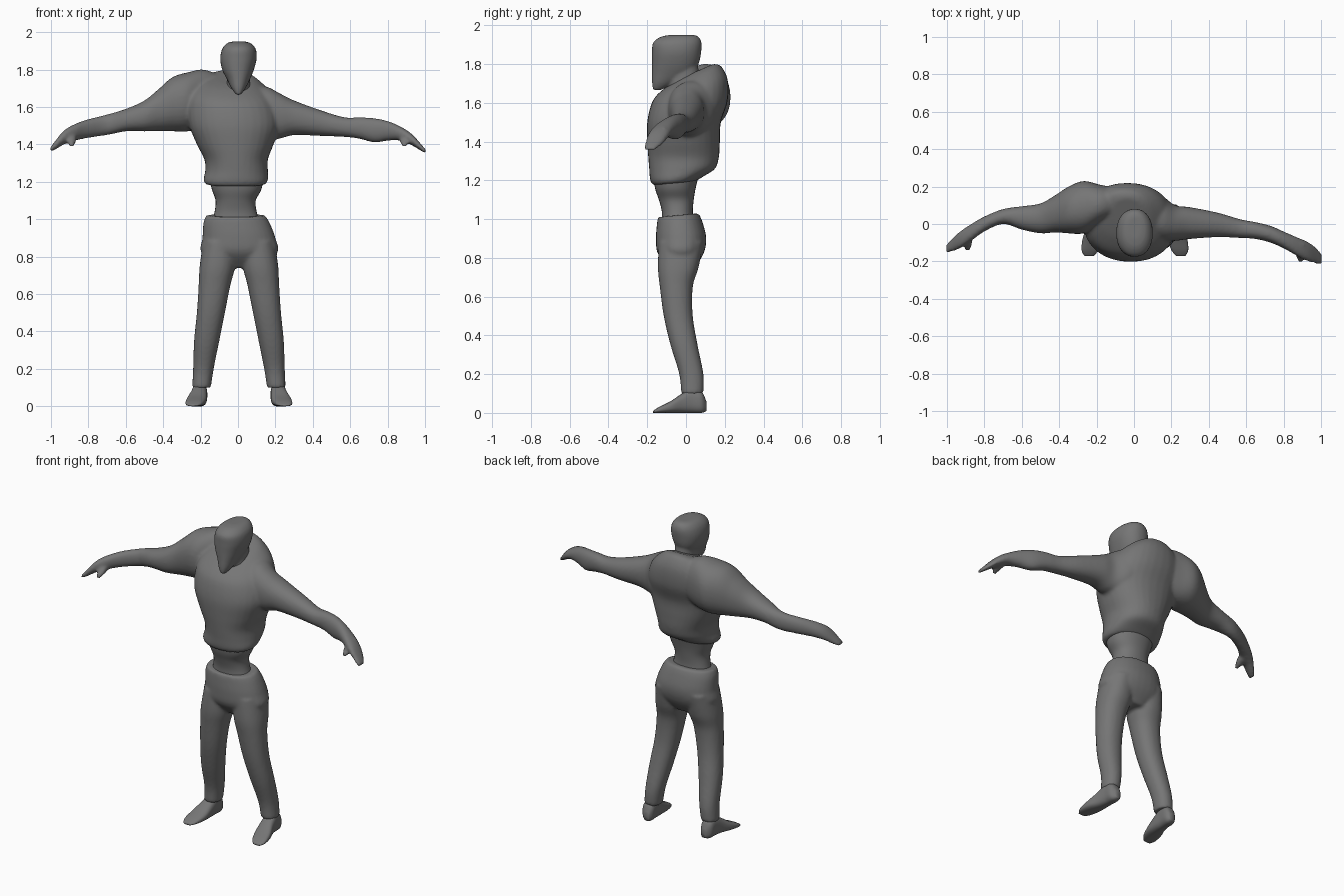
import bpy
import bmesh
import math

# Remove only the default cube
default_cube = bpy.data.objects.get("Cube")
if default_cube:
    bpy.data.objects.remove(default_cube, do_unlink=True)

UNIT = 0.01   # all section sizes below are given in hundredths
SIDES = 32
STEPS = 5

grey = bpy.data.materials.new("plain grey")
grey.use_nodes = True
colour = (0.18, 0.18, 0.18, 1)
grey.diffuse_color = colour
shader = grey.node_tree.nodes["Principled BSDF"]
shader.inputs["Base Color"].default_value = colour
shader.inputs["Roughness"].default_value = 0.8


def smooth_rows(rows):
    """Fill in sections between the given ones with a smooth spline."""
    rows = [tuple(r) + (0,) * (6 - len(r)) for r in rows]
    result = []
    for i in range(len(rows) - 1):
        before = rows[max(i - 1, 0)]
        start, end = rows[i], rows[i + 1]
        after = rows[min(i + 2, len(rows) - 1)]
        for k in range(STEPS):
            t = k / STEPS
            result.append([
                b + t * ((c - a) + t * (2 * a - 5 * b + 4 * c - d
                                        + t * (3 * (b - c) + d - a))) / 2
                for a, b, c, d in zip(before, start, end, after)])
    result.append(rows[-1])
    return result


def power(value, squareness):
    return math.copysign(abs(value) ** (2 / squareness), value)


def loft(bm, axis, rows, squareness=2.2):
    """Skin oval sections: (position, low a, high a, low b, high b, slant)."""
    rings = []
    for position, a0, a1, b0, b1, slant in smooth_rows(rows):
        ring = []
        for s in range(SIDES):
            angle = math.tau * s / SIDES
            u = power(math.cos(angle), squareness)
            v = power(math.sin(angle), squareness)
            a = (a0 + a1) / 2 + u * (a1 - a0) / 2
            b = (b0 + b1) / 2 + v * (b1 - b0) / 2
            p = position + slant * v
            point = {"x": (p, a, b), "y": (a, p, b), "z": (a, b, p)}[axis]
            ring.append(bm.verts.new([c * UNIT for c in point]))
        rings.append(ring)
    faces = [bm.faces.new(rings[0]), bm.faces.new(rings[-1])]
    for lower, upper in zip(rings, rings[1:]):
        for s in range(SIDES):
            n = (s + 1) % SIDES
            faces.append(bm.faces.new((lower[s], lower[n], upper[n], upper[s])))
    bmesh.ops.recalc_face_normals(bm, faces=faces)


def flip(rows, shift):
    """Mirror sections across the body, moved outward by a small shift."""
    return [(r[0], shift - r[2], shift - r[1]) + tuple(r[3:]) for r in rows]


def finish(name, bm, blend=0, relax=0):
    """Make the object; blending fuses overlapping parts into one skin."""
    mesh = bpy.data.meshes.new(name)
    bm.to_mesh(mesh)
    bm.free()
    mesh.materials.append(grey)
    for face in mesh.polygons:
        face.use_smooth = True
    obj = bpy.data.objects.new(name, mesh)
    bpy.context.scene.collection.objects.link(obj)
    if blend:
        fuse = obj.modifiers.new("fuse", "REMESH")
        fuse.mode = "VOXEL"
        fuse.voxel_size = blend
        fuse.use_smooth_shade = True
        soften = obj.modifiers.new("soften", "SMOOTH")
        soften.factor = 0.5
        soften.iterations = relax
    return obj


# Jacket: torso with a bloused hem, both arms and hands in one skin
jacket = bmesh.new()
loft(jacket, "z", [
    (118.5, -17, 14.5, -17, 5, 1),
    (121, -18.5, 16, -18.5, 9, 1),
    (126, -17.5, 16, -19, 15),
    (132, -18, 16, -19.5, 17),
    (140, -22, 19, -20, 17.5),
    (150, -26, 22, -20, 18),
    (160, -27, 21, -18, 21.5, 1),
    (168, -25, 17, -15, 21.5, 4),
    (174, -19, 10, -9, 18, 5),
    (176, -12, 5, -4, 14, 4)])

# Raised right shoulder and right arm
loft(jacket, "x", [
    (-8, 4, 19, 155, 176),
    (-18, 0, 21, 149, 180),
    (-27, -5, 23, 147, 178.5),
    (-35, -5, 20, 147, 176),
    (-42, -4.5, 15.5, 147, 170),
    (-50, -5, 11, 147, 163.5),
    (-60, -3, 9.5, 147, 159),
    (-70, 0, 8, 145, 156),
    (-80, -4, 4, 143.5, 153.5),
    (-87, -9, 0, 142, 151),
    (-93, -13, -4, 140, 147.5),
    (-98, -15, -8.5, 137, 141.5),
    (-100.5, -15.5, -11, 136, 138)])

# Lower left shoulder and left arm
loft(jacket, "x", [
    (5, -5, 18, 145, 172),
    (15, -9, 15, 143, 171),
    (22, -9, 10, 143, 167.5),
    (30, -8, 9, 145, 163.5),
    (45, -7, 6, 144.5, 158),
    (57, -7.5, 2.5, 144, 154.5),
    (65, -8, 1, 143, 154.5),
    (73, -10, -1, 141, 154),
    (80, -13, -4, 142, 152.5),
    (87, -17, -7, 142, 149.5),
    (93, -20, -9.5, 139.5, 145.5),
    (98, -21.5, -13, 136.5, 140),
    (100.5, -22, -16, 135, 137)])

# Thumbs, reaching forward and down from the palms
for side, front in ((-1, 0), (1, -6)):
    middle = side * 89
    loft(jacket, "y", [
        (front - 5, middle - 3, middle + 3, 142, 148),
        (front - 10, middle - 2.5, middle + 2.5, 140, 145),
        (front - 14, middle - 1.5, middle + 1.5, 138.5, 141)])
finish("jacket", jacket, 0.01, 5)

# Bare waist between jacket and trousers
waist = bmesh.new()
loft(waist, "z", [
    (98, -14, 12, -12.5, 4),
    (104, -12.5, 10, -12.5, 3.5),
    (110, -12, 9.5, -14, 4),
    (116, -14, 12.5, -16, 5),
    (124, -16, 14, -17, 7)])
finish("waist", waist)

# Trousers: hips with two legs
trousers = bmesh.new()
loft(trousers, "z", [
    (102, -17, 14.5, -14.5, 6.5, 1),
    (98, -18.5, 17, -15, 8.5, 0.5),
    (90, -19, 20, -15.5, 10.5),
    (82, -19.5, 21, -14.5, 9),
    (74, -9, 10, -8, 4)])
leg = [
    (88, -18.5, -1, -14, 9),
    (75, -20.5, -1.5, -14.5, 6.5),
    (65, -21, -4, -13.5, 3.5),
    (50, -22, -7, -11.5, 3.5),
    (35, -23.5, -10, -8, 6),
    (20, -24, -13, -3.5, 9),
    (10, -24.5, -14.5, -2.5, 9)]
loft(trousers, "z", leg)
loft(trousers, "z", flip(leg, 1))
finish("trousers", trousers, 0.01, 4)

# Feet, splayed slightly and tapering to a flat toe
foot = [
    (10.5, -21.5, -18, 1, 6),
    (8, -24, -16.5, 0, 11),
    (3, -24.5, -16.5, 0, 12.5),
    (-2, -25.5, -16.5, 0, 10),
    (-8, -27.5, -17, 0, 6),
    (-14, -28, -19, 0, 3),
    (-17, -26.5, -21.5, 0, 1)]
for name, rows in (("right_foot", foot), ("left_foot", flip(foot, 1))):
    bm = bmesh.new()
    loft(bm, "y", rows, 2.6)
    finish(name, bm)

# Head with a wedge face running down to a pointed chin, and the neck
head = bmesh.new()
loft(head, "z", [
    (166.5, -1, 1.5, -17, -13),
    (170, -3.5, 4, -17.5, -6),
    (175, -6, 6.5, -17.5, 3),
    (180, -8.5, 8.5, -17.5, 6.5),
    (186, -9.5, 10, -17.5, 7.8),
    (191, -8.5, 9.5, -17, 8),
    (194, -6, 7, -13, 6.5),
    (195, -3, 4, -8, 4)])
loft(head, "z", [
    (160, -8, 8, -8, 9),
    (172, -6, 6.5, -9, 7),
    (182, -6, 6.5, -8, 6)])
finish("head", head, 0.008, 3)
